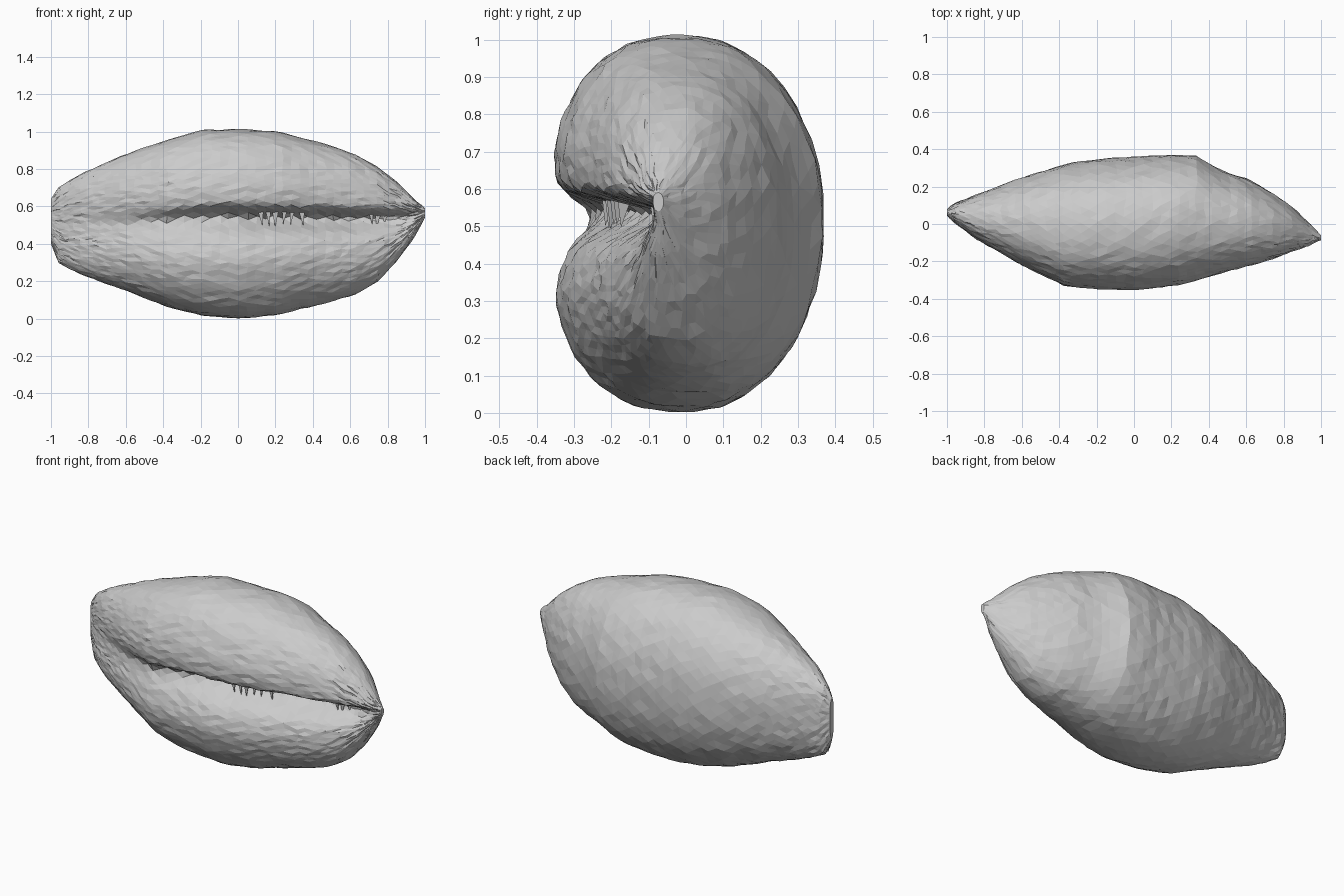
import bpy, bmesh, math, random
from mathutils import Vector

if "Cube" in bpy.data.objects:
    bpy.data.objects.remove(bpy.data.objects["Cube"])

random.seed(4)

# Body outline stations: x, bottom z, top z, front y, back y
STATIONS = [
    (-1.00, 0.40, 0.64, 0.04, 0.08), (-0.96, 0.30, 0.70, 0.00, 0.11),
    (-0.85, 0.24, 0.77, -0.09, 0.155), (-0.60, 0.15, 0.88, -0.235, 0.25),
    (-0.37, 0.06, 0.96, -0.35, 0.32), (-0.18, 0.015, 1.01, -0.365, 0.35),
    (0.02, 0.00, 1.012, -0.37, 0.36), (0.22, 0.02, 1.00, -0.345, 0.37),
    (0.33, 0.05, 0.97, -0.32, 0.365), (0.46, 0.08, 0.935, -0.28, 0.29),
    (0.62, 0.125, 0.88, -0.24, 0.235), (0.75, 0.20, 0.81, -0.20, 0.16),
    (0.85, 0.31, 0.73, -0.16, 0.09), (0.94, 0.43, 0.64, -0.13, 0.00),
    (1.00, 0.54, 0.59, -0.09, -0.06)]
# Crease stations: x, depth of the narrow slit, height of the slit
CREASE = [(-1.0, 0.0, 0.52), (-0.6, 0.01, 0.52), (-0.35, 0.04, 0.54),
          (-0.1, 0.10, 0.555), (0.15, 0.16, 0.55), (0.6, 0.15, 0.54),
          (0.85, 0.08, 0.54), (0.95, 0.04, 0.55), (1.0, 0.0, 0.56)]


def sample(table, x):
    """Linear interpolation of a station table."""
    for a, b in zip(table, table[1:]):
        if x <= b[0]:
            f = (x - a[0]) / (b[0] - a[0])
            return [p + (q - p) * f for p, q in zip(a[1:], b[1:])]
    return list(table[-1][1:])


def signed_pow(v, e):
    return math.copysign(abs(v) ** e, v)


def surface_point(x, t):
    """Point on the two-lobed body at length x and section angle t."""
    z0, z1, yf, yb = sample(STATIONS, x)
    depth, zc = sample(CREASE, x)
    n = 2.45 if math.cos(t) < 0 else 2.1
    c, s = signed_pow(math.cos(t), 2 / n), signed_pow(math.sin(t), 2 / n)
    cy, ry, cz, rz = (yf + yb) / 2, (yb - yf) / 2, (z0 + z1) / 2, (z1 - z0) / 2
    y, z = cy + ry * c, cz + rz * s
    if c < 0:
        # Broad valley between the lobes, then the steep-lipped slit
        size = ry / 0.365
        y += 0.065 * size * math.exp(-((z - 0.49) / 0.12) ** 2)
        w = 0.03 if z > zc else 0.065
        y += depth * math.exp(-((z - zc) / w) ** 2)
    return Vector((x, y, z))


def build_body(rings=52, sides=64):
    bm = bmesh.new()
    loops = []
    for i in range(rings + 1):
        x0 = -math.cos(math.pi * i / rings) * 0.45 + (2 * i / rings - 1) * 0.55
        loop = []
        for k in range(sides):
            a = 2 * math.pi * (k + 0.5 * (i % 2)) / sides
            inner = 0 < i < rings
            x = x0 + (random.uniform(-0.008, 0.008) if inner else 0)
            x = max(-1, min(1, x))
            p = surface_point(x, a + 0.5 * math.sin(a))
            if inner:
                p.y += random.uniform(-0.004, 0.004)
                p.z += random.uniform(-0.003, 0.003)
            loop.append(bm.verts.new(p))
        loops.append(loop)
    # Triangulated skin between staggered rings
    for i, (a, b) in enumerate(zip(loops, loops[1:])):
        for k in range(sides):
            m = (k + 1) % sides
            if i % 2 == 0:
                bm.faces.new((a[k], a[m], b[k]))
                bm.faces.new((a[m], b[m], b[k]))
            else:
                bm.faces.new((a[k], b[m], b[k]))
                bm.faces.new((a[k], a[m], b[m]))
    for end in (loops[0], loops[-1]):
        bm.faces.new(end)
    bmesh.ops.recalc_face_normals(bm, faces=bm.faces)
    return bm


def add_object(name, bm):
    mesh = bpy.data.meshes.new(name)
    bm.to_mesh(mesh)
    bm.free()
    obj = bpy.data.objects.new(name, mesh)
    bpy.context.collection.objects.link(obj)


add_object("shell_body", build_body())

# Jagged flakes hanging from the upper lip of the slit
flakes = bmesh.new()
for x in [0.12, 0.16, 0.20, 0.25, 0.29, 0.34, 0.71, 0.75, 0.79, 0.84]:
    depth, zc = sample(CREASE, x)
    yf = sample(STATIONS, x)[2]
    y = yf + 0.055 + depth * 0.5
    r, drop = random.uniform(0.012, 0.02), random.uniform(0.06, 0.09)
    base = [flakes.verts.new((x + dx * r, y + dy, zc + 0.035))
            for dx, dy in ((-1, 0), (1, 0), (0, 0.04))]
    tip = flakes.verts.new((x + random.uniform(-0.01, 0.01), y + 0.01, zc + 0.03 - drop))
    flakes.faces.new(base)
    for k in range(3):
        flakes.faces.new((base[k], base[(k + 1) % 3], tip))
bmesh.ops.recalc_face_normals(flakes, faces=flakes.faces)
add_object("lip_flakes", flakes)
